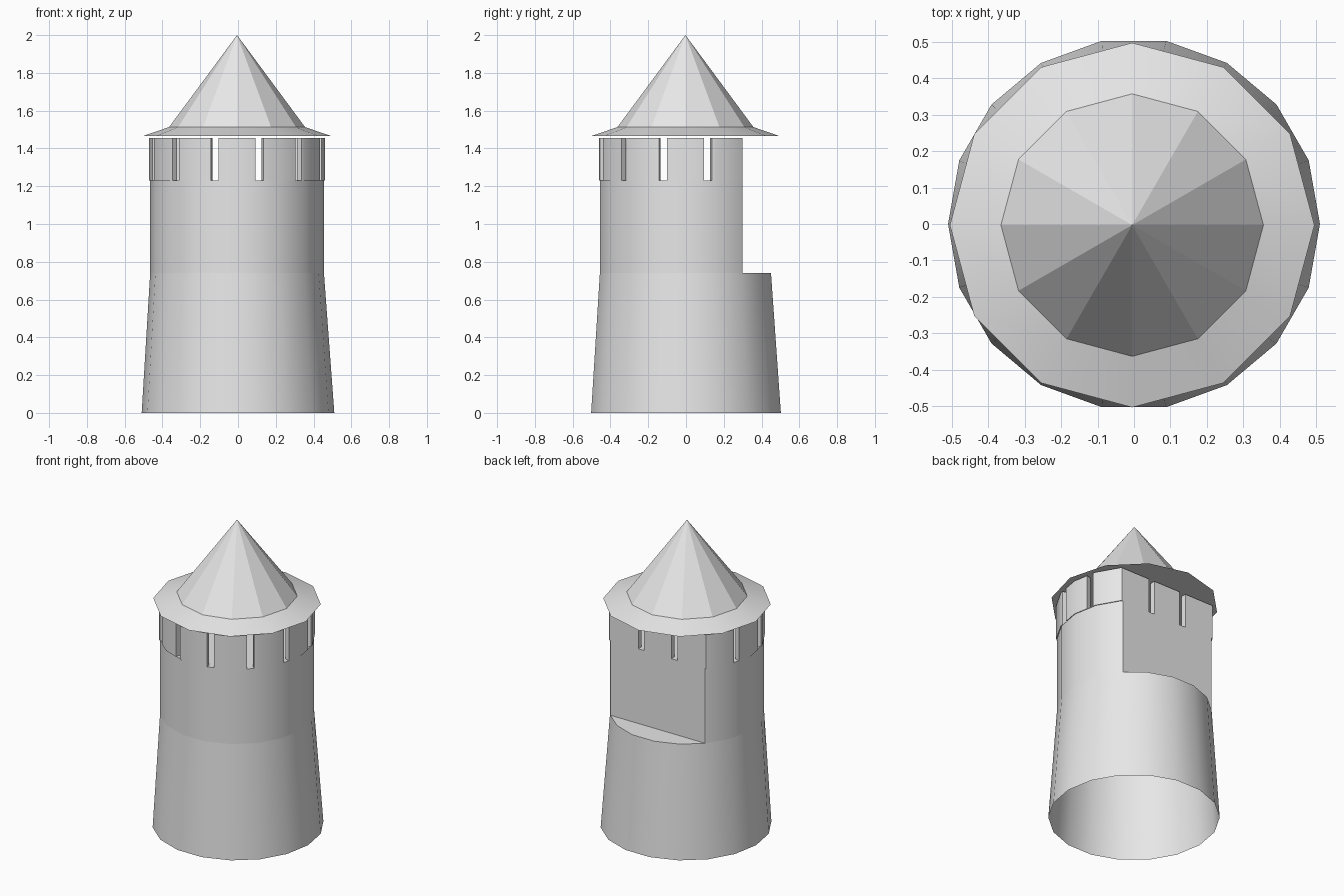
import bpy, bmesh, math
from mathutils import Matrix, Vector

if "Cube" in bpy.data.objects:
    bpy.data.objects.remove(bpy.data.objects["Cube"], do_unlink=True)

CX, CY = -0.005, -0.003      # axis of the upper storeys
BACK_Y = 0.30                # flat back wall
SIDES = 18

stone = bpy.data.materials.new("pale_grey")
stone.use_nodes = True
grey = (0.8, 0.8, 0.8, 1)
stone.diffuse_color = grey
stone.node_tree.nodes["Principled BSDF"].inputs["Base Color"].default_value = grey


def ring(bm, sides, r, z, cx=CX, cy=CY):
    """Closed loop of vertices with a corner on +x."""
    step = math.tau / sides
    return [bm.verts.new((cx + r * math.cos(i * step), cy + r * math.sin(i * step), z))
            for i in range(sides)]


def skin(bm, low, high):
    n = len(low)
    for i in range(n):
        j = (i + 1) % n
        bm.faces.new((low[i], low[j], high[j], high[i]))


def cut_back(bm):
    """Slice off everything behind the flat back and wall it up."""
    cut = bmesh.ops.bisect_plane(bm, geom=bm.verts[:] + bm.edges[:] + bm.faces[:],
                                 plane_co=(0, BACK_Y, 0), plane_no=(0, 1, 0),
                                 clear_outer=True)["geom_cut"]
    ends = [v for v in cut if isinstance(v, bmesh.types.BMVert)]
    ends.sort(key=lambda v: (v.co.z, v.co.x))
    a, b, c, d = ends
    bm.faces.new((b, a, c, d))


def finish(name, bm, smooth=True):
    bmesh.ops.recalc_face_normals(bm, faces=bm.faces[:])
    mesh = bpy.data.meshes.new(name)
    bm.to_mesh(mesh)
    bm.free()
    mesh.materials.append(stone)
    obj = bpy.data.objects.new(name, mesh)
    bpy.context.collection.objects.link(obj)
    bpy.ops.object.select_all(action="DESELECT")
    obj.select_set(True)
    bpy.context.view_layer.objects.active = obj
    if smooth:
        bpy.ops.object.shade_smooth_by_angle(angle=math.radians(30))
    return obj


# Tapered base, open underneath, closed by a ledge on top
bm = bmesh.new()
low = ring(bm, SIDES, 0.51, 0, 0, 0)
high = ring(bm, SIDES, 0.46, 0.74)
skin(bm, low, high)
bm.faces.new(high)
finish("tower_base", bm)

# Middle storey with a flat back
bm = bmesh.new()
low = ring(bm, SIDES, 0.46, 0.74)
high = ring(bm, SIDES, 0.46, 1.23)
skin(bm, low, high)
bm.faces.new(high)
cut_back(bm)
finish("tower_middle", bm)

# Thin parapet wall following the same outline
bm = bmesh.new()
skin(bm, ring(bm, SIDES, 0.465, 1.23), ring(bm, SIDES, 0.465, 1.456))
cut_back(bm)
parapet = finish("parapet", bm, smooth=False)
shell = parapet.modifiers.new("thickness", "SOLIDIFY")
shell.thickness = 0.035
shell.offset = -1
shell.use_even_offset = True
bpy.ops.object.modifier_apply(modifier=shell.name)

# Slots through the parapet: radial round the curve, straight in the back wall
bm = bmesh.new()


def slot(x, y, angle):
    bmesh.ops.create_cube(bm, size=1, matrix=Matrix.Translation((x, y, 1.34))
                          @ Matrix.Rotation(angle, 4, "Z")
                          @ Matrix.Diagonal(Vector((0.16, 0.043, 0.4, 1))))


for k in range(12):
    a = math.radians(15 + 30 * k)
    if math.sin(a) < 0.5:
        slot(CX + 0.45 * math.cos(a), CY + 0.45 * math.sin(a), a)
for x in (-0.12, 0.12):
    slot(CX + x, BACK_Y, math.pi / 2)
cutter = finish("slot_cutter", bm, smooth=False)
cutter.hide_render = True

bpy.ops.object.select_all(action="DESELECT")
parapet.select_set(True)
bpy.context.view_layer.objects.active = parapet
cut = parapet.modifiers.new("slots", "BOOLEAN")
cut.operation = "DIFFERENCE"
cut.solver = "EXACT"
cut.object = cutter
bpy.ops.object.modifier_apply(modifier=cut.name)
bpy.data.objects.remove(cutter, do_unlink=True)
bpy.ops.object.shade_smooth_by_angle(angle=math.radians(30))

# Shallow roof brim
bm = bmesh.new()
low = ring(bm, 12, 0.50, 1.465)
high = ring(bm, 12, 0.36, 1.513)
skin(bm, low, high)
bm.faces.new(low)
finish("roof_brim", bm, smooth=True)

# Faceted cone roof
bm = bmesh.new()
rim = ring(bm, 12, 0.36, 1.513)
tip = bm.verts.new((CX, CY, 2))
for i in range(12):
    bm.faces.new((rim[i], rim[(i + 1) % 12], tip))
finish("roof_cone", bm, smooth=False)
